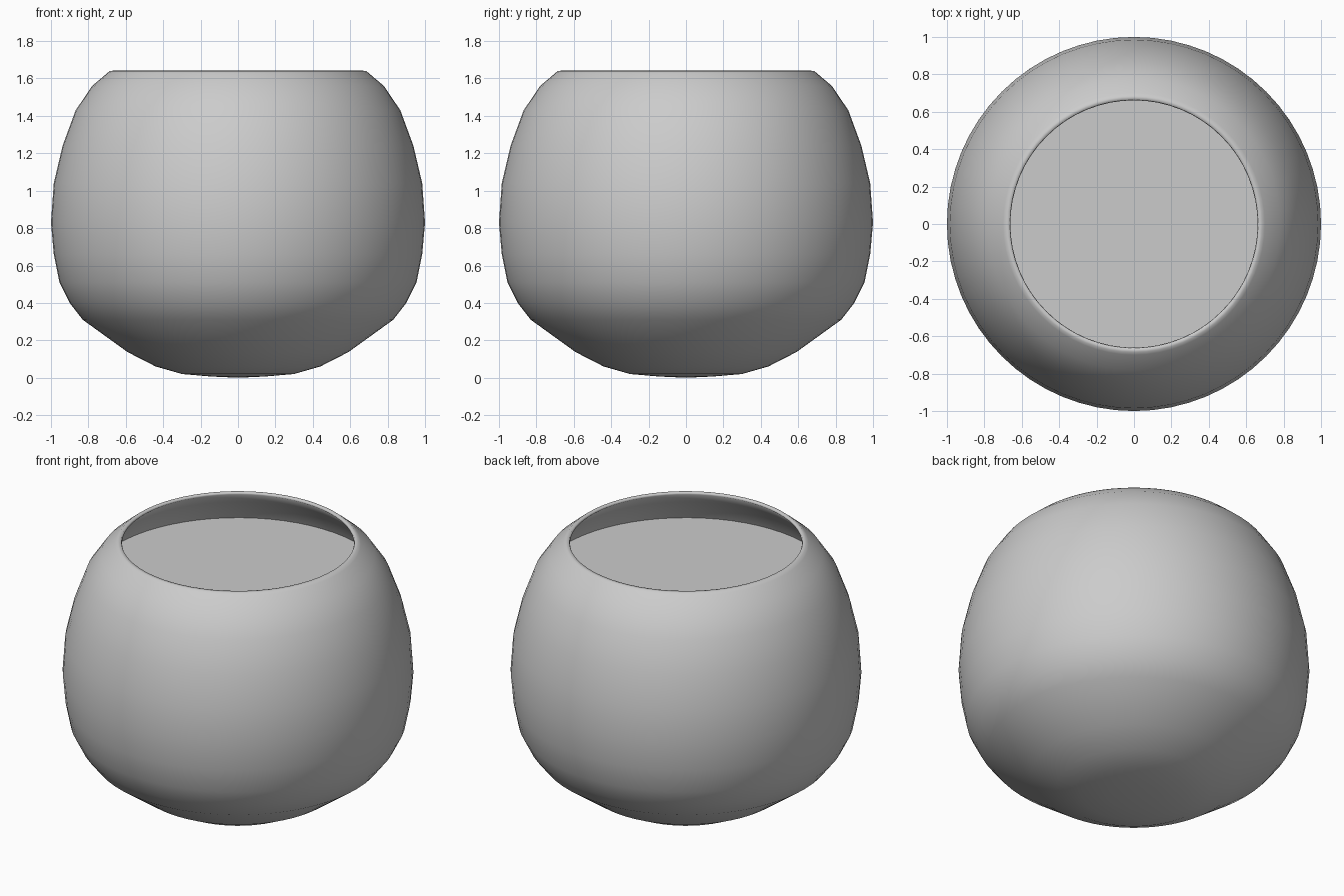
import bpy, bmesh, math

if "Cube" in bpy.data.objects:
    bpy.data.objects.remove(bpy.data.objects["Cube"])


def lathe(name, profile, segments=64):
    """Revolve an (r, z) profile around the z axis."""
    bm = bmesh.new()
    verts = [bm.verts.new((r, 0, z)) for r, z in profile]
    edges = [bm.edges.new(pair) for pair in zip(verts, verts[1:])]
    bmesh.ops.spin(bm, geom=verts + edges, cent=(0, 0, 0), axis=(0, 0, 1),
                   angle=math.tau, steps=segments, use_duplicate=False)
    bmesh.ops.remove_doubles(bm, verts=bm.verts, dist=0.0005)
    bmesh.ops.recalc_face_normals(bm, faces=bm.faces)
    for f in bm.faces:
        f.smooth = True
    mesh = bpy.data.meshes.new(name)
    bm.to_mesh(mesh)
    bm.free()
    obj = bpy.data.objects.new(name, mesh)
    bpy.context.collection.objects.link(obj)
    return obj


# Round bowl: outer wall, rolled-in rim, thin inner wall
outer = [(0, 0), (0.15, 0.007), (0.30, 0.02), (0.44, 0.06), (0.59, 0.137),
         (0.83, 0.31), (0.90, 0.40), (0.955, 0.51), (0.985, 0.66),
         (1.0, 0.83), (0.985, 1.04), (0.938, 1.24), (0.868, 1.43),
         (0.78, 1.56), (0.70, 1.628)]
rim = [(0.685, 1.64), (0.665, 1.642), (0.661, 1.63)]
inner = [(0.755, 1.54), (0.838, 1.41), (0.908, 1.23), (0.955, 1.03),
         (0.97, 0.83), (0.925, 0.52), (0.80, 0.33), (0.57, 0.17),
         (0.28, 0.05), (0, 0.03)]
lathe("bowl", outer + rim + inner)

# Flat contents surface a little below the rim
bpy.ops.mesh.primitive_circle_add(vertices=64, radius=0.845,
                                  fill_type='NGON', location=(0, 0, 1.40))
bpy.context.object.name = "water_surface"
